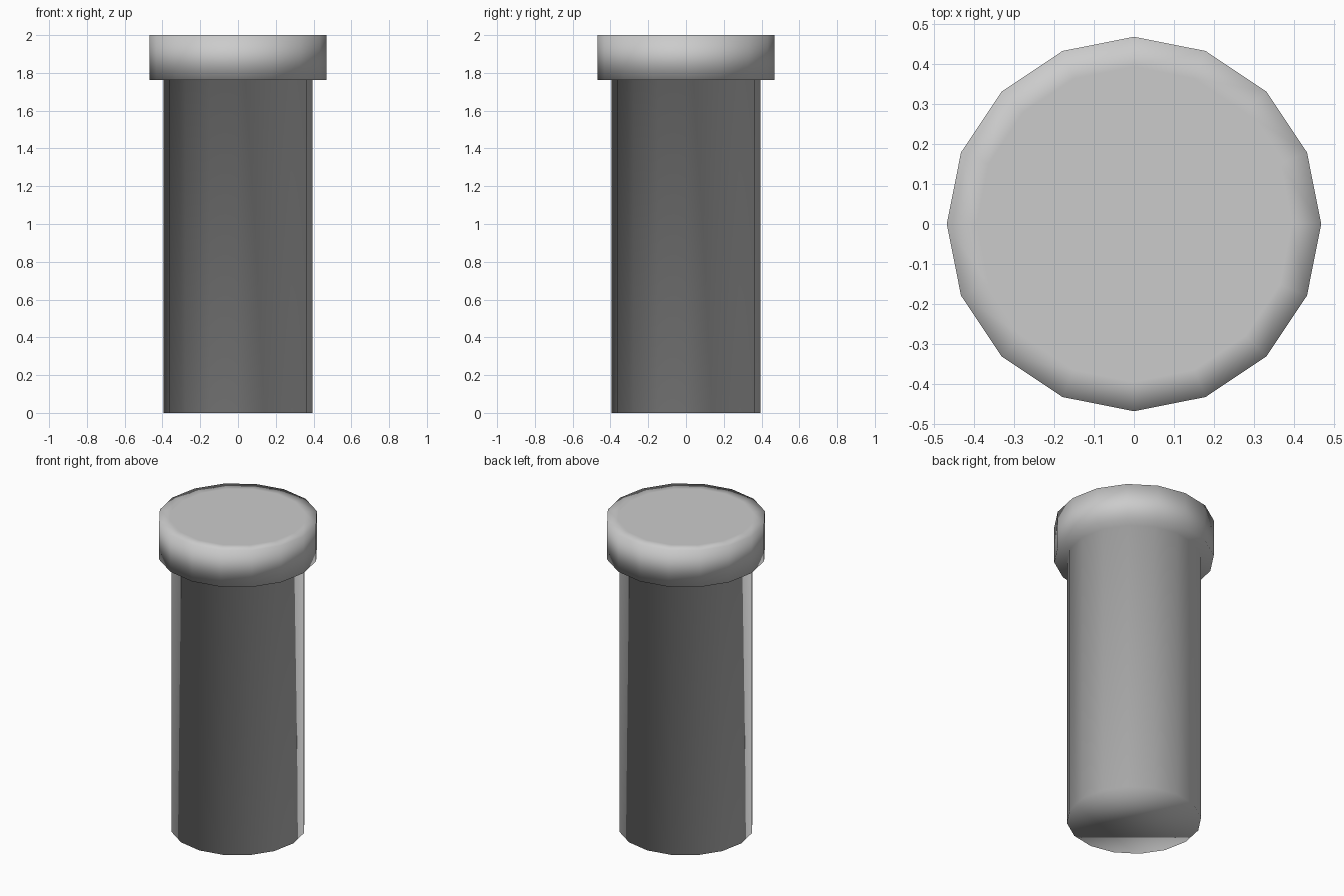
import bpy, bmesh, math

if "Cube" in bpy.data.objects:
    bpy.data.objects.remove(bpy.data.objects["Cube"])

SIDES = 16
# (radius, height) rings: shaft foot, shaft top, lip underside, head rim, flat top
PROFILE = [(0.394, 0.0), (0.394, 1.763), (0.468, 1.763), (0.468, 2.0), (0.394, 2.0)]


def ring(bm, radius, z):
    step = 2 * math.pi / SIDES
    return [bm.verts.new((radius * math.cos(i * step), radius * math.sin(i * step), z))
            for i in range(SIDES)]


bm = bmesh.new()
rings = [ring(bm, r, z) for r, z in PROFILE]

# Shaft wall, lip, head wall and top border
for low, high in zip(rings, rings[1:]):
    for i in range(SIDES):
        j = (i + 1) % SIDES
        bm.faces.new((low[i], low[j], high[j], high[i]))

# Foot and top caps
bm.faces.new(rings[0][::-1])
bm.faces.new(rings[-1])

# The whole pin is softly shaded over its low-poly edges
for face in bm.faces:
    face.smooth = True

mesh = bpy.data.meshes.new("headed_pin")
bm.to_mesh(mesh)
bm.free()
bpy.context.collection.objects.link(bpy.data.objects.new("headed_pin", mesh))
